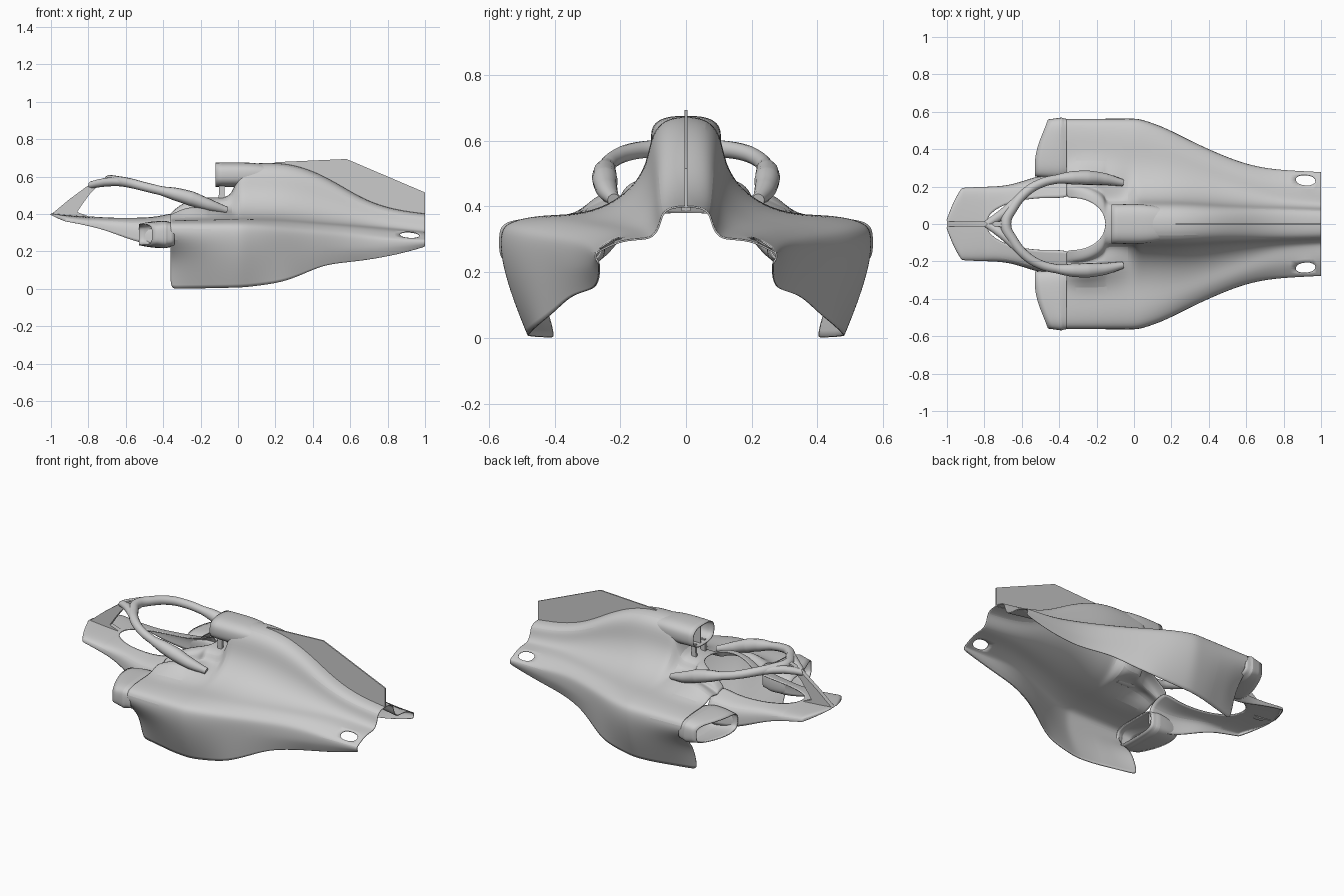
import bpy, bmesh, math
from mathutils import Vector

if "Cube" in bpy.data.objects:
    bpy.data.objects.remove(bpy.data.objects["Cube"])


def guide(*pts):
    """Smooth monotone curve through (x, value) points."""
    n = len(pts)
    d = [(pts[i+1][1]-pts[i][1])/(pts[i+1][0]-pts[i][0]) for i in range(n-1)]
    m = [d[0]] + [0 if a*b <= 0 else 2*a*b/(a+b) for a, b in zip(d, d[1:])] + [d[-1]]

    def f(x):
        x = min(max(x, pts[0][0]), pts[-1][0])
        i = max(k for k in range(n-1) if pts[k][0] <= x)
        h = pts[i+1][0]-pts[i][0]
        t = (x-pts[i][0])/h
        return ((2*t**3-3*t*t+1)*pts[i][1] + (t**3-2*t*t+t)*h*m[i]
                + (3*t*t-2*t**3)*pts[i+1][1] + (t**3-t*t)*h*m[i+1])
    return f


def lerp(a, b, t):
    return a + (b-a)*t


def make(name, verts, faces, mirror=False, subsurf=0, thick=0.0):
    me = bpy.data.meshes.new(name)
    me.from_pydata(verts, [], faces)
    bm = bmesh.new()
    bm.from_mesh(me)
    bmesh.ops.recalc_face_normals(bm, faces=bm.faces)
    bm.to_mesh(me)
    bm.free()
    ob = bpy.data.objects.new(name, me)
    bpy.context.collection.objects.link(ob)
    if mirror:
        mod = ob.modifiers.new("mirror", 'MIRROR')
        mod.use_axis = (False, True, False)
        mod.merge_threshold = 0.0005
    if subsurf:
        mod = ob.modifiers.new("smooth", 'SUBSURF')
        mod.levels = mod.render_levels = subsurf
    if thick:
        mod = ob.modifiers.new("thickness", 'SOLIDIFY')
        mod.thickness, mod.offset = thick, 0
    bpy.ops.object.select_all(action='DESELECT')
    ob.select_set(True)
    bpy.context.view_layer.objects.active = ob
    bpy.ops.object.shade_smooth_by_angle(angle=math.radians(40))
    return ob


def loft(name, rows, closed=False, skip=(), **kw):
    n = len(rows[0])
    faces = []
    for i in range(len(rows)-1):
        for j in range(n if closed else n-1):
            if (i, j) not in skip:
                k = (j+1) % n
                faces.append((i*n+j, i*n+k, (i+1)*n+k, (i+1)*n+j))
    return make(name, [p for r in rows for p in r], faces, **kw)


def plate(name, prof, thick):
    """Upright centre plate from an x-z outline."""
    n = len(prof)
    verts = [(x, s*thick/2, z) for s in (-1, 1) for x, z in prof]
    faces = [tuple(range(n)), tuple(range(2*n-1, n-1, -1))]
    faces += [(i, (i+1) % n, n+(i+1) % n, n+i) for i in range(n)]
    return make(name, verts, faces)


def rim(x):
    """Half width of the cockpit opening."""
    if x < -0.5:
        u = (x+0.5)/0.29
    else:
        u = max(0, (x+0.32)/0.17)
    return 0.14*math.sqrt(max(0, 1-u*u)) if abs(u) < 0.9999 else 0.0


# engine cover and sidepods: guide curves along the length
top = guide((-.36, .40), (-.3, .452), (-.2, .485), (-.02, .49), (.01, .665), (.2, .675),
            (.3, .662), (.4, .63), (.5, .58), (.6, .52), (.7, .465), (.85, .42), (1, .40))
hump = guide((-.36, .1), (0, .104), (.2, .104), (.5, .088), (1, .07))
val_y = guide((-.36, .33), (.1, .33), (.5, .225), (.8, .14), (1, .12))
val_z = guide((-.36, .365), (.1, .372), (.5, .345), (.8, .32), (1, .30))
mount = guide((-.36, .03), (-.26, .065), (-.12, .045), (0, .005), (.05, 0), (1, 0))
out_y = guide((-.36, .56), (0, .562), (.1, .54), (.2, .495), (.37, .41), (.5, .355),
              (.6, .318), (.75, .29), (1, .275))
cor_z = guide((-.36, .353), (0, .352), (.3, .325), (.6, .30), (.85, .272), (1, .265))
wide_z = guide((-.36, .27), (.3, .24), (.6, .222), (1, .245))
bot_y = guide((-.36, .40), (-.25, .43), (0, .48), (.25, .45), (.35, .40), (.5, .335),
              (.65, .28), (.95, .262), (1, .265))
bot_z = guide((-.36, .001), (0, .008), (.25, .04), (.35, .08), (.47, .13), (.65, .15),
              (.93, .203), (1, .228))
undercut = guide((-.36, .4), (-.25, .8), (0, 1.3), (1, 1.3))
dome = guide((-.36, .006), (.2, .012), (1, .016))


def body_row(x):
    t, w, vy, vz, r, b = top(x), hump(x), val_y(x), val_z(x), rim(x), mount(x)
    h = t-vz
    sec = [(0, t), (.62*w, t-.03*h), (1.0*w, t-.18*h), (1.12*w, t-.48*h),
           (lerp(1.1*w, vy, .22), vz+.28*h+.5*b), (lerp(1.1*w, vy, .55), vz+.1*h+b), (vy, vz)]
    sec = [(r+y*(vy-r)/vy, z) for y, z in sec]
    oy, cz, wz, by, bz = out_y(x), cor_z(x), wide_z(x), bot_y(x), bot_z(x)
    sec += [(lerp(vy, oy, .5), lerp(vz, cz, .5)+dome(x)), (lerp(vy, oy, .9), cz),
            (oy, lerp(cz, wz, .3)), (oy, wz)]
    sec += [(lerp(oy, by, s**undercut(x)), lerp(wz, bz, s)) for s in (.35, .7, 1)]
    return [(x, y, z) for y, z in sec]


stations = [-.36, -.32, -.27, -.22, -.18, -.16, -.15, -.1, -.025, .01, .05, .15, .25, .35,
            .45, .55, .65, .75, .86, .975, 1]
loft("engine_cover", [body_row(x) for x in stations], skip={(18, 7)},
     mirror=True, subsurf=2, thick=.005)

# cockpit surround and nose
deck = guide((-1, .40), (-.85, .388), (-.6, .375), (-.45, .38), (-.34, .405))
edge_y = guide((-1, .02), (-.92, .19), (-.7, .20), (-.6, .22), (-.53, .25), (-.34, .28))
edge_z = guide((-1, .395), (-.92, .36), (-.85, .347), (-.7, .31), (-.5, .24), (-.34, .23))
nose = []
for x in (-1, -.96, -.92, -.915, -.85, -.79, -.78, -.765, -.72, -.64, -.52, -.43, -.34):
    r, t, o, e = rim(x), deck(x), edge_y(x), edge_z(x)
    nose.append([(x, lerp(r, o, a), lerp(t, e, b))
                 for a, b in ((0, 0), (.5, .08), (.85, .2), (1, .5), (1, 1))])
loft("cockpit_surround", nose, mirror=True, subsurf=2, thick=.006)


def oval(cy, cz, hw, hh, power, n=28):
    """Rounded-rectangle ring in the y-z plane."""
    ring = []
    for k in range(n):
        c, s = math.cos(math.tau*k/n), math.sin(math.tau*k/n)
        ring.append((cy+hw*math.copysign(abs(c)**power, c), cz+hh*math.copysign(abs(s)**power, s)))
    return ring


# sidepod inlets, with a swept leading edge
rings = [[(x+(max(0, y-.38)*.4 if x < -.4 else 0), y, z) for y, z in oval(.407, .29, hw, hh, .5)]
         for x, hw, hh in ((-.53, .15, .055), (-.47, .158, .068), (-.385, .161, .072),
                           (-.38, .155, .067), (-.34, .15, .061))]
loft("sidepod_inlet", rings, closed=True, mirror=True, subsurf=1, thick=.006)

# airbox intake above the cockpit, tapering into the spine
rings = [[(x, y, z) for y, z in oval(0, .61, hw, hh, .72)]
         for x, hw, hh in ((-.12, .101, .062), (-.05, .104, .063), (.03, .104, .063),
                           (.1, .098, .06), (.18, .08, .045))]
loft("airbox", rings, closed=True, subsurf=1, thick=.006)
plate("airbox_divider", [(-.10, .552), (-.10, .668), (.05, .668), (.05, .552)], .008)
for s in (-1, 1):
    strut = plate("airbox_strut", [(-.105, .46), (-.1, .56), (-.07, .56), (-.075, .46)], .014)
    strut.location.y = s*.045

# shark fin
plate("shark_fin", [(.18, .66), (.2, .677), (.58, .694), (1, .515), (1, .395), (.85, .412),
                    (.7, .455), (.6, .51), (.5, .57), (.4, .62), (.3, .655)], .008)

# halo hoop with rear mounts sunk into the cover
half = [(-.06, .22, .42, .7), (-.16, .24, .45, 1.2), (-.25, .247, .482, 1.45), (-.33, .247, .505, 1.3),
        (-.41, .24, .524, .9), (-.5, .217, .546, .9), (-.58, .168, .566, .95), (-.645, .09, .576, 1)]
path = half + [(-.685, 0, .58, 1.1)] + [(x, -y, z, r) for x, y, z, r in reversed(half)]
cu = bpy.data.curves.new("halo_hoop", 'CURVE')
cu.dimensions = '3D'
cu.bevel_depth, cu.bevel_resolution, cu.use_fill_caps = .027, 4, True
sp = cu.splines.new('BEZIER')
sp.bezier_points.add(len(path)-1)
for bp, (x, y, z, r) in zip(sp.bezier_points, path):
    bp.co, bp.radius = Vector((x, y, z)), r
    bp.handle_left_type = bp.handle_right_type = 'AUTO'
bpy.context.collection.objects.link(bpy.data.objects.new("halo_hoop", cu))

# halo centre pillar and fork
plate("halo_pillar", [(-1, .397), (-.90, .48), (-.78, .568), (-.70, .598), (-.68, .57), (-.75, .548),
                      (-.79, .51), (-.83, .455), (-.86, .41), (-.80, .388), (-.9, .38)], .026)
fork = []
for x, y, z, w in ((-.785, .0, .555, .02), (-.70, .05, .575, .026), (-.61, .14, .57, .022)):
    fork.append([(x+w*math.cos(a)*.8, y-w*math.cos(a)*.8, z+w*math.sin(a))
                 for a in [math.tau*k/12 for k in range(12)]])
loft("halo_fork", fork, closed=True, mirror=True, subsurf=1)
